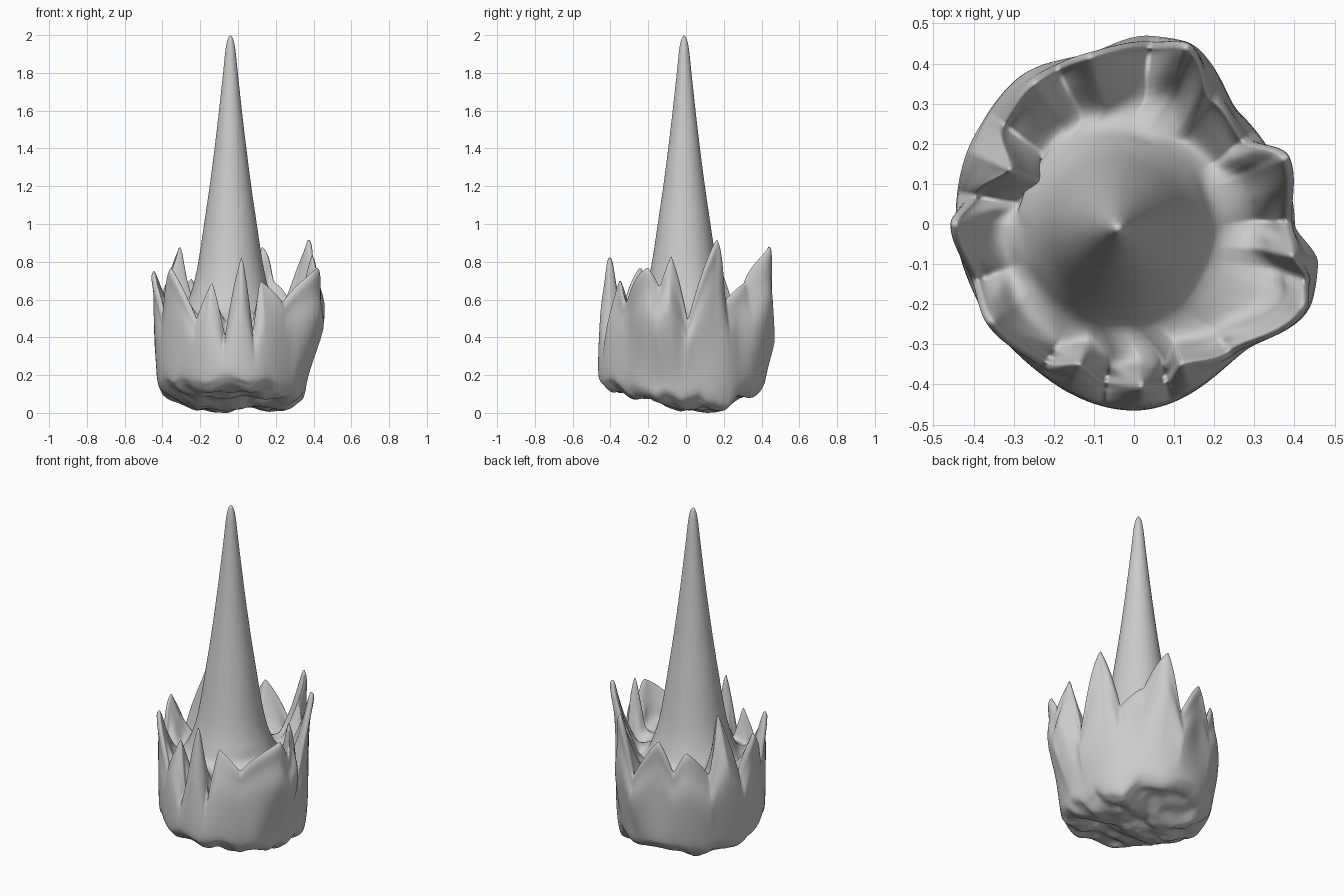
import bpy, bmesh, math
from mathutils import Vector, noise

if "Cube" in bpy.data.objects:
    bpy.data.objects.remove(bpy.data.objects["Cube"])

N = 288          # columns around
SUB = 4          # smoothing steps between profile points
CX, CY = -0.04, -0.01   # central spire axis

# Rim: notches and spike tips (x, y, z)
RIM = [(.385, .01, .49), (.38, .165, .92), (.275, .21, .595), (.195, .315, .69),
       (.13, .445, .88), (.04, .445, .54), (-.11, .42, .77), (-.19, .39, .59),
       (-.25, .355, .71), (-.33, .25, .56), (-.315, .14, .88), (-.40, .07, .53),
       (-.45, 0, .75), (-.395, -.14, .52), (-.36, -.245, .77), (-.22, -.35, .495),
       (-.14, -.355, .69), (-.07, -.40, .41), (.02, -.41, .83), (.08, -.40, .43),
       (.12, -.355, .70), (.24, -.32, .585), (.425, -.205, .77), (.43, -.14, .66),
       (.40, -.08, .83)]
# Wall outlines: angle in degrees, radius
LOW = [(0, .365), (45, .38), (90, .425), (135, .43), (180, .43), (225, .43), (270, .465),
       (315, .41), (340, .39)]
MID = [(0, .40), (45, .38), (75, .47), (85, .47), (105, .44), (128, .465), (150, .455),
       (180, .445), (205, .435), (225, .435), (270, .455), (310, .42), (335, .48), (347, .47)]


def bracket(table, a):
    """Neighbouring entries around the circle and the fraction between them."""
    t = sorted(table)
    t = [(t[-1][0] - 360, *t[-1][1:])] + t + [(t[0][0] + 360, *t[0][1:])]
    for p, q in zip(t, t[1:]):
        if p[0] <= a <= q[0]:
            return p, q, (a - p[0]) / (q[0] - p[0])


def outline(table, a):
    p, q, f = bracket(table, a)
    return p[1] + (q[1] - p[1]) * f * f * (3 - 2 * f)


rim = [(math.degrees(math.atan2(y, x)) % 360, math.hypot(x, y), z) for x, y, z in RIM]


def crest(a):
    """Rim radius and height: rounded tips, tighter notches."""
    p, q, f = bracket(rim, a)
    if p[2] > q[2]:
        p, q, f = q, p, 1 - f
    g = .6 * f + .4 * math.sin(f * math.pi / 2)
    s = f * f * (3 - 2 * f)
    return p[1] + (q[1] - p[1]) * s, p[2] + (q[2] - p[2]) * g


def bottom_z(x, y):
    """Lumpy underside, rising toward the edges."""
    z = (.03 + .3 * max(0, -y - .03) + .45 * max(0, y - .17)
         + .45 * max(0, -x - .22) + .5 * max(0, x - .25))
    p = Vector((x * 6, y * 9, 3))
    return z + .04 * noise.noise(p) + .012 * noise.noise(p * 2.1)


def column(a):
    """Profile from underside, up the wall, over the rim and up the spire."""
    c, s = math.cos(math.radians(a)), math.sin(math.radians(a))
    low, mid = outline(LOW, a), outline(MID, a)
    rt, h = crest(a)
    pts = []

    def add(r, z, ox=0, oy=0):
        pts.append(Vector((ox + r * c, oy + r * s, z)))
    for k in (.04, .15, .27, .39, .51, .63, .75, .86):
        add(low * k, bottom_z(low * k * c, low * k * s))
    zb = pts[-1].z
    add(low * .95, zb + .035)
    add(low, max(.2, zb + .09))
    add(mid, .21 + (h - .21) * .5)
    add(mid + (rt - mid) * .5, .21 + (h - .21) * .78)
    add(rt + .008, h - .03)
    add(rt - .006, h)
    add(rt - .022, h - .03)
    # spikes are thin at the front and thick at the back
    f, w = .5, min(1, (rt - .2) / .2) * (1 + .4 * s)
    add(rt - .022 - .033 * w, f + (h - f) * .55)
    add(rt - .022 - .083 * w, f + (h - f) * .15)
    for r, z in ((.25, .545), (.215, .62), (.188, .71), (.165, .83), (.135, 1.03),
                 (.106, 1.23), (.072, 1.5), (.042, 1.77), (.025, 1.93), (.012, 1.985)):
        add(r, z, CX, CY)
    return pts


def smooth(p):
    """Catmull-Rom through the profile points."""
    out = []
    for i in range(len(p) - 1):
        a, b, c, d = p[max(i - 1, 0)], p[i], p[i + 1], p[min(i + 2, len(p) - 1)]
        for j in range(SUB):
            t = j / SUB
            out.append(.5 * (2 * b + (c - a) * t + (2 * a - 5 * b + 4 * c - d) * t * t
                             + (3 * b - a - 3 * c + d) * t ** 3))
    return out + [p[-1]]


# Crowned rock with central spire, skinned as one closed surface
bm = bmesh.new()
cols = [[bm.verts.new(v) for v in smooth(column(360 * i / N))] for i in range(N)]
base = bm.verts.new((0, 0, bottom_z(0, 0)))
tip = bm.verts.new((CX, CY, 2))
for i in range(N):
    p, q = cols[i], cols[(i + 1) % N]
    for j in range(len(p) - 1):
        bm.faces.new((p[j], q[j], q[j + 1], p[j + 1]))
    bm.faces.new((base, q[0], p[0]))
    bm.faces.new((p[-1], q[-1], tip))

# Settle the underside on the ground
lowest = min(v.co.z for v in bm.verts)
for v in bm.verts:
    if v.co.z < .3:
        v.co.z -= lowest * (1 - v.co.z / .3) / (1 - lowest / .3)
bmesh.ops.recalc_face_normals(bm, faces=bm.faces)
for f in bm.faces:
    f.smooth = True
me = bpy.data.meshes.new("spired_rock")
bm.to_mesh(me)
bm.free()
ob = bpy.data.objects.new("spired_rock", me)
bpy.context.collection.objects.link(ob)
